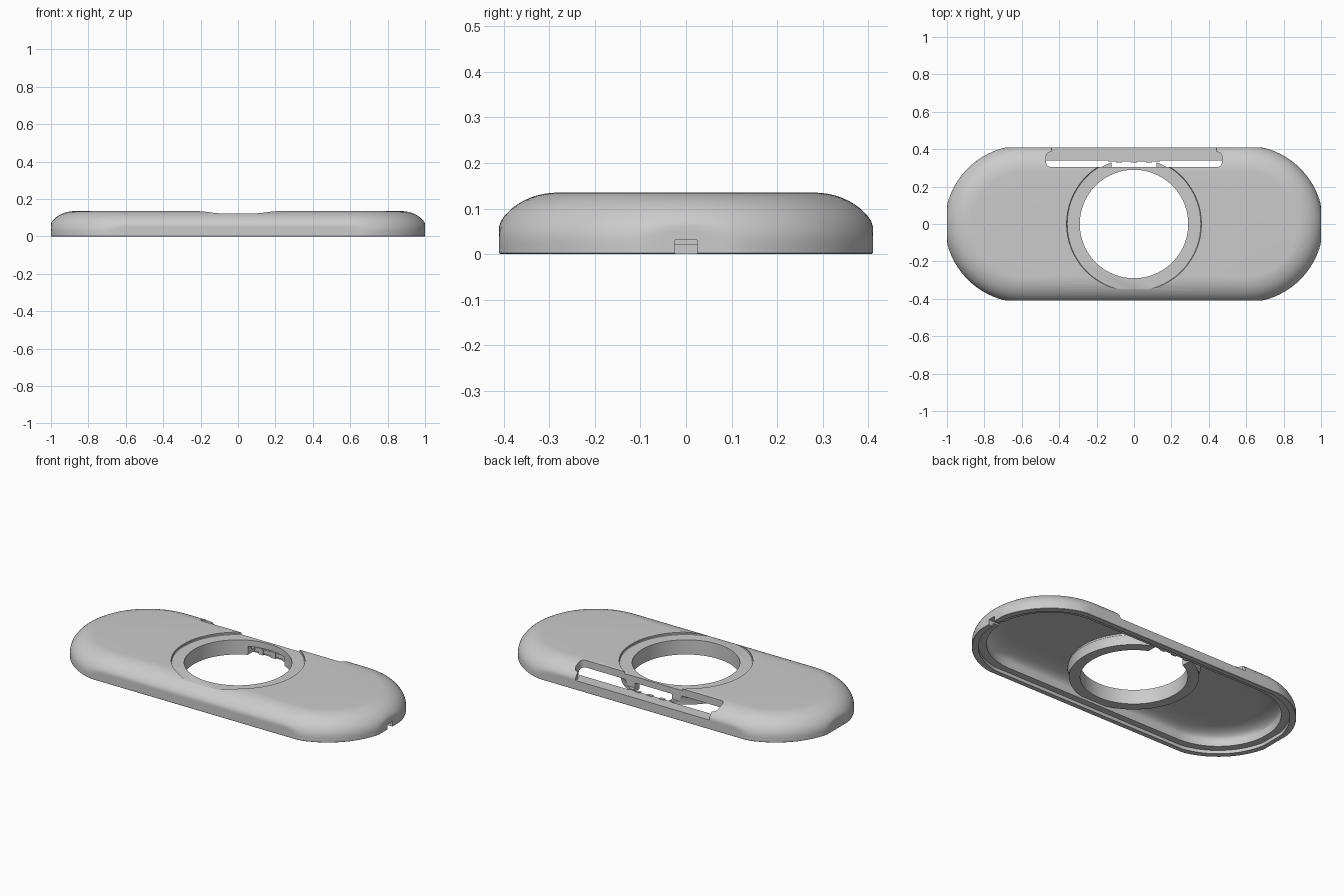
import bpy, bmesh, math

if "Cube" in bpy.data.objects:
    bpy.data.objects.remove(bpy.data.objects["Cube"])

grey = bpy.data.materials.new("plain_grey")
grey.use_nodes = True
grey.diffuse_color = (0.6, 0.6, 0.6, 1)
grey.node_tree.nodes["Principled BSDF"].inputs["Base Color"].default_value = (0.6, 0.6, 0.6, 1)

HALF_LEN, HALF_WID = 1.0, 0.41     # flats that trim the outline
END_X, END_R = 0.592, 0.42         # centre and radius of the round ends
SEG = 48


def make(name, bm):
    bmesh.ops.recalc_face_normals(bm, faces=bm.faces)
    mesh = bpy.data.meshes.new(name)
    bm.to_mesh(mesh)
    bm.free()
    mesh.materials.append(grey)
    ob = bpy.data.objects.new(name, mesh)
    bpy.context.collection.objects.link(ob)
    return ob


def outline(inset, trim):
    """Stadium outline, trimmed flat on its four sides."""
    r = END_R - inset
    lx, ly = HALF_LEN - trim, HALF_WID - trim
    pts = []
    for side in (1, -1):
        for i in range(SEG + 1):
            a = -math.pi / 2 + math.pi * i / SEG
            x = side * (END_X + r * math.cos(a))
            y = side * r * math.sin(a)
            pts.append((max(-lx, min(lx, x)), max(-ly, min(ly, y))))
    return pts


def circle(r, n=128):
    return [(r * math.cos(math.tau * i / n), r * math.sin(math.tau * i / n)) for i in range(n)]


def skin(name, layers):
    """Join stacked (points, z) outlines into a closed solid."""
    bm = bmesh.new()
    rings = [[bm.verts.new((x, y, z)) for x, y in pts] for pts, z in layers]
    n = len(rings[0])
    for a, b in zip(rings, rings[1:]):
        for k in range(n):
            bm.faces.new((a[k], a[(k + 1) % n], b[(k + 1) % n], b[k]))
    bm.faces.new(rings[0])
    bm.faces.new(rings[-1])
    return make(name, bm)


def loft(name, profile):
    return skin(name, [(outline(i, t), z) for i, t, z in profile])


def lathe(name, profile):
    return skin(name, [(circle(r), z) for r, z in profile])


def box(name, x0, x1, y0, y1, z0, z1, rad=0.0):
    """Box whose plan corners are rounded by rad."""
    pts = [(x0, y0), (x1, y0), (x1, y1), (x0, y1)]
    if rad:
        pts = []
        corners = ((x1, y1, -1, -1), (x0, y1, 1, -1), (x0, y0, 1, 1), (x1, y0, -1, 1))
        for q, (cx, cy, sx, sy) in enumerate(corners):
            for i in range(7):
                a = math.pi / 2 * (q + i / 6)
                pts.append((cx + sx * rad + rad * math.cos(a), cy + sy * rad + rad * math.sin(a)))
    return skin(name, [(pts, z0), (pts, z1)])


def combine(target, tool, op):
    mod = target.modifiers.new("cut", 'BOOLEAN')
    mod.operation, mod.solver, mod.object = op, 'EXACT', tool
    bpy.context.view_layer.objects.active = target
    bpy.ops.object.modifier_apply(modifier=mod.name)
    bpy.data.objects.remove(tool)


def dome(a, b, base, z0, trim, steps=14):
    """Elliptical shoulder rows above height z0."""
    rows = []
    for i in range(steps + 1):
        t = math.pi / 2 * i / steps
        rows.append((base + a * (1 - math.cos(t)), trim, z0 + b * math.sin(t)))
    return rows


# Outer body with a rounded shoulder and tiny bottom chamfer
cover = loft("cover_shell", [(0.002, 0.002, 0), (0, 0, 0.002)] + dome(0.14, 0.11, 0, 0.025, 0))

# Hollow underside with a stepped rim
cavity = loft("cavity", [(0.035, 0.03, -0.02), (0.035, 0.03, 0.02), (0.08, 0.07, 0.02)]
              + dome(0.12, 0.05, 0.08, 0.055, 0.07, 8))
combine(cover, cavity, 'DIFFERENCE')

# Solid collar round the central hole, open at the back behind the slot
collar = lathe("collar", [(0.35, 0.035), (0.352, 0.075), (0.358, 0.09), (0.355, 0.102), (0.345, 0.112)])
combine(collar, box("collar_gap", -0.12, 0.12, 0.1, 0.5, 0, 0.085), 'DIFFERENCE')
combine(cover, collar, 'UNION')
combine(cover, lathe("hole", [(0.29, -0.1), (0.29, 0.3)]), 'DIFFERENCE')
combine(cover, lathe("recess", [(0.357, 0.122), (0.36, 0.126), (0.36, 0.3)]), 'DIFFERENCE')

# Long slot at the back, open to the rear above a low wall
combine(cover, box("slot", -0.47, 0.47, 0.305, 0.385, 0.055, 0.3, 0.025), 'DIFFERENCE')
combine(cover, box("slot_mouth", -0.44, 0.44, 0.32, 0.6, 0.055, 0.3), 'DIFFERENCE')

# Cable notch in the right-hand rim
combine(cover, box("notch", 0.85, 1.2, -0.024, 0.024, -0.1, 0.031), 'DIFFERENCE')

# Small catch on the inside of the rear wall
catch = [box("catch_bar", -0.14, 0.14, 0.333, 0.35, 0.03, 0.054)]
for x in (-0.08, 0, 0.08):
    catch.append(box("catch_tooth", x - 0.016, x + 0.016, 0.328, 0.345, 0.022, 0.058))

for ob in [cover] + catch:
    bpy.ops.object.select_all(action='DESELECT')
    ob.select_set(True)
    bpy.context.view_layer.objects.active = ob
    bpy.ops.object.shade_smooth_by_angle(angle=math.radians(25))
